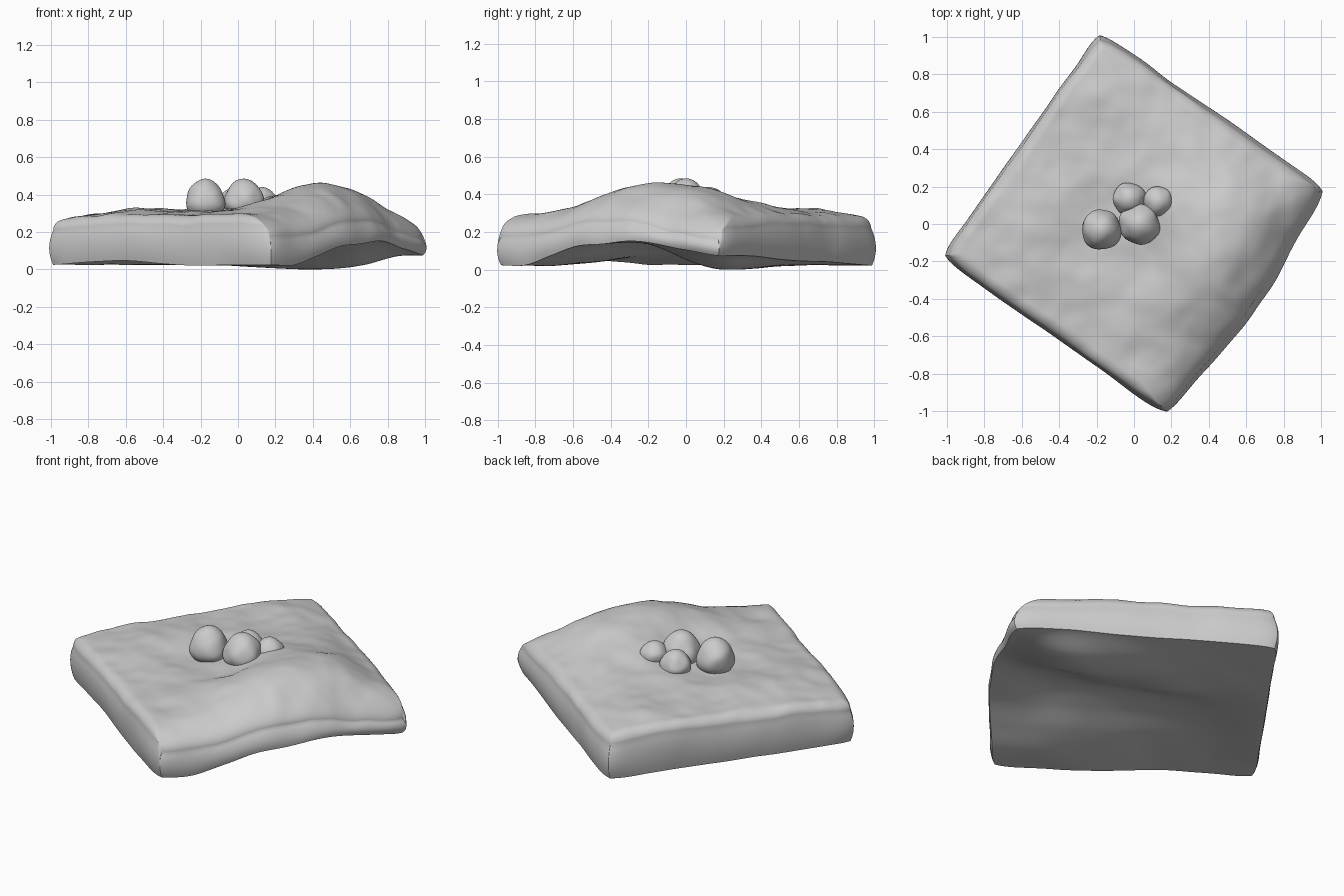
import bpy, bmesh, math
from mathutils import Vector, noise

cube = bpy.data.objects.get("Cube")
if cube:
    bpy.data.objects.remove(cube)

# One plain stone colour
stone = bpy.data.materials.new("stone_grey")
stone.use_nodes = True
stone.diffuse_color = (0.6, 0.6, 0.6, 1)
stone.node_tree.nodes["Principled BSDF"].inputs["Base Color"].default_value = stone.diffuse_color

# Slab heights in hundredths: rows run left edge to back, columns left corner to front
TOP = ((27, 29, 30, 29, 30, 29),
       (29, 33, 31, 32, 33, 30),
       (30, 33, 31, 33, 42, 36),
       (30, 32, 34, 40, 47, 37),
       (32, 33, 34, 39, 42, 32),
       (28, 29, 30, 30, 29, 27))
# The underside has a deep hollow that opens at the right-hand rim and ends at a ridge
BASE = ((3, 5, 5, 3, 3, 3),
        (3, 6, 6, 4, 3, 3),
        (3, 7, 8, 7, 7, 8),
        (3, 8, 11, 12, 13, 13),
        (3, 7, 11, 14, 16, 14),
        (3, 4, 4, 7, 12, 16),
        (3, 3, 2, 1, 4, 14),
        (3, 3, 3, 2, 3, 11),
        (3, 4, 5, 6, 8, 8))
LEFT_CORNER = Vector((-1, -0.175, 0))
TO_FRONT = Vector((1.18, -0.825, 0))
TO_BACK = Vector((0.82, 1.175, 0))


def spline(vals, t):
    """Smooth curve through evenly spaced values, t from 0 to 1."""
    last = len(vals) - 1
    i = min(int(t * last), last - 1)
    f = t * last - i
    a, b, c, d = (vals[max(0, min(last, i + k))] for k in (-1, 0, 1, 2))
    return b + f * (c - a + f * (2 * a - 5 * b + 4 * c - d + f * (3 * (b - c) + d - a))) / 2


def height(table, u, v):
    return spline([spline(row, u) for row in table], v) / 100


def slab_point(u, v, w):
    """Map unit box coordinates to the warped slab."""
    a, b = 2 * u - 1, 2 * v - 1
    # rounded corners, and walls that belly out at mid height
    belly = 1 - 0.02 * (2 * w - 1) ** 2
    pu = 0.5 + a / 2 * (1.035 - 0.03 * b ** 14) * belly
    pv = 0.5 + b / 2 * (1.035 - 0.03 * a ** 14) * belly
    pu += 0.045 * max(0, a) ** 3 * math.sin(math.pi * v) ** 2 * (1 - 0.5 * w)
    p = LEFT_CORNER + TO_FRONT * pu + TO_BACK * pv
    # rounded upper rim, wider and deeper on the sloping side
    drop = 0
    for dist, radius, depth in ((u, 0.06, 0.055), (v, 0.06, 0.055),
                                (1 - v, 0.06, 0.055), (1 - u, 0.2, 0.11)):
        k = max(0, 1 - dist * 1.43 / radius)
        drop = max(drop, depth * (1 - math.sqrt(1 - k * k)))
    low = height(BASE, u, v)
    top = max(height(TOP, u, v) - drop, low + 0.07)
    # broad dents and finer wrinkles
    top += 0.014 * noise.noise(Vector((p.x * 5, p.y * 5, 2)))
    top += 0.005 * noise.noise(Vector((p.x * 11, p.y * 11, 7)))
    low += 0.005 * noise.noise(Vector((p.x * 3, p.y * 5, 4)))
    p.z = low + (top - low) * w
    # uneven walls
    bump = noise.noise_vector(p * 4) * 0.01
    return p + Vector((bump.x, bump.y, 0))


def add_object(name, bm):
    bmesh.ops.recalc_face_normals(bm, faces=bm.faces)
    mesh = bpy.data.meshes.new(name)
    bm.to_mesh(mesh)
    bm.free()
    mesh.materials.append(stone)
    obj = bpy.data.objects.new(name, mesh)
    bpy.context.collection.objects.link(obj)
    bpy.ops.object.select_all(action="DESELECT")
    obj.select_set(True)
    bpy.context.view_layer.objects.active = obj
    bpy.ops.object.shade_smooth_by_angle(angle=math.radians(50))


# Slab: the shell of a lattice, packed more tightly near the rims
N, M = 100, 8
bm = bmesh.new()
lattice = {}


def vert(i, j, k):
    if (i, j, k) not in lattice:
        u, v = (0.5 - 0.5 * math.cos(math.pi * t / N) for t in (i, j))
        lattice[i, j, k] = bm.verts.new(slab_point(u, v, k / M))
    return lattice[i, j, k]


def patch(na, nb, place):
    for a in range(na):
        for b in range(nb):
            corners = ((a, b), (a + 1, b), (a + 1, b + 1), (a, b + 1))
            bm.faces.new([vert(*place(*c)) for c in corners])


for end in (0, 1):
    patch(N, N, lambda a, b: (a, b, end * M))
    patch(N, M, lambda a, b: (a, end * N, b))
    patch(N, M, lambda a, b: (end * N, a, b))
ground = min(vtx.co.z for vtx in bm.verts)
bmesh.ops.translate(bm, verts=bm.verts, vec=(0, 0, -ground))
add_object("rock_slab", bm)


# Pebbles: lumpy egg shapes, narrower at the top
def pebble(name, x, y, radius, bottom, top, seed):
    bm = bmesh.new()
    bmesh.ops.create_icosphere(bm, subdivisions=4, radius=1)
    half = (top - bottom) / 2
    for vtx in bm.verts:
        p = vtx.co.copy()
        size = 1 + 0.12 * noise.noise(p * 1.3 + Vector((seed, 0, 0)))
        taper = radius * size * (1 - 0.18 * p.z)
        vtx.co = (x + p.x * taper, y + p.y * taper, bottom + half * (1 + p.z))
    add_object(name, bm)


pebble("pebble_right", -0.175, -0.03, 0.105, 0.27, 0.485, 3)
pebble("pebble_front", 0.03, 0, 0.105, 0.28, 0.485, 8)
pebble("pebble_back", -0.025, 0.135, 0.085, 0.28, 0.435, 13)
pebble("pebble_left", 0.13, 0.12, 0.08, 0.3, 0.44, 21)
